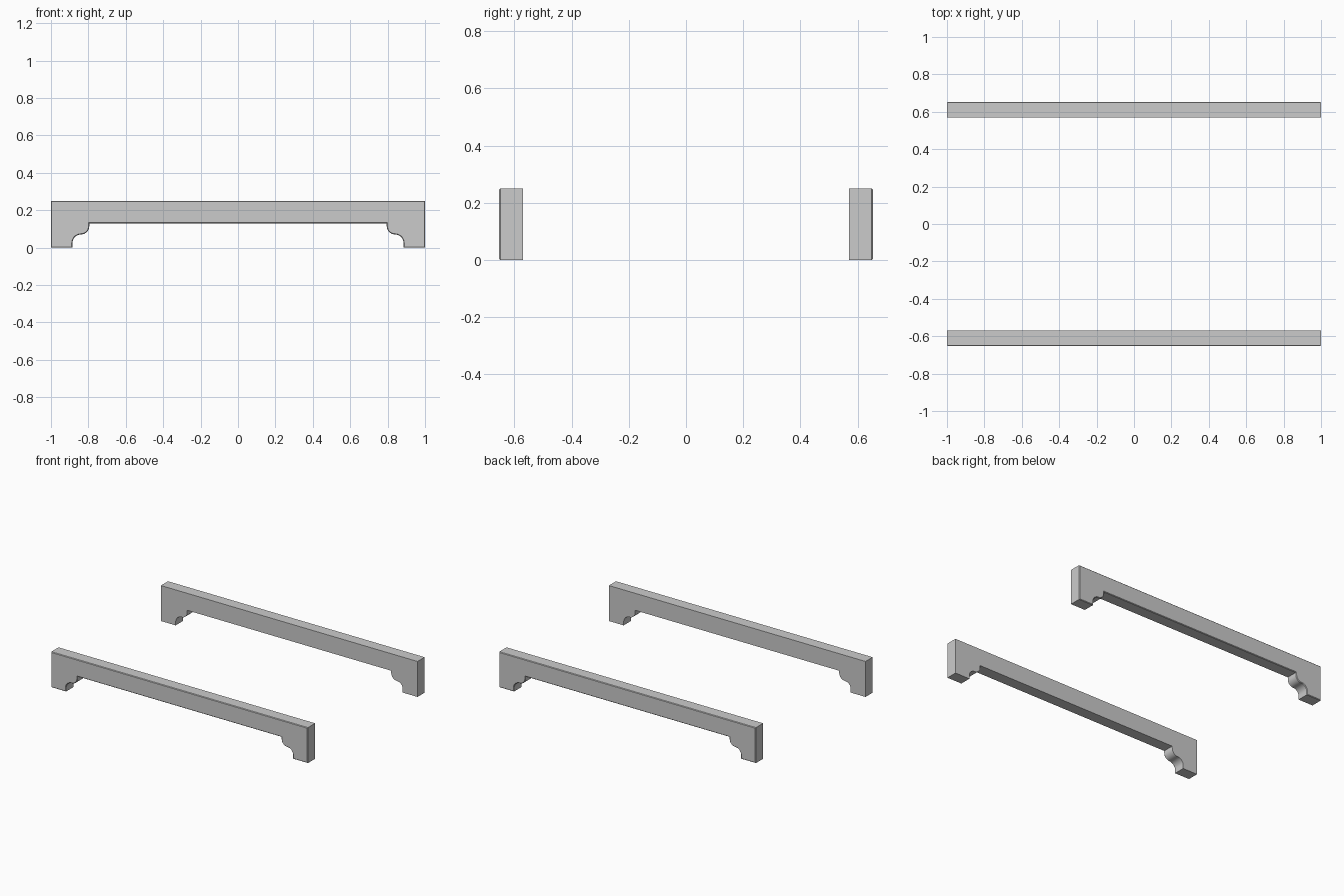
import bpy, bmesh
from math import sin, cos, pi

if "Cube" in bpy.data.objects:
    bpy.data.objects.remove(bpy.data.objects["Cube"])

HEIGHT, BEAM_Z, FOOT_X, R = 0.25, 0.13, 0.885, 0.045
Y_OUT, Y_IN, EDGE = 0.653, 0.57, 0.004


def arc(cx, cz, start, end, steps=8):
    return [(cx + R * cos(start + (end - start) * i / steps),
             cz + R * sin(start + (end - start) * i / steps))
            for i in range(steps + 1)]


# Right half of the rail outline: top corner, foot, cove and ovolo, underside
half = [(1, HEIGHT), (1, 0), (FOOT_X, 0)]
half += arc(FOOT_X - R, 0.025, 0, pi / 2)
half += arc(FOOT_X - R, 0.07 + R, -pi / 2, -pi)[1:]
half += [(FOOT_X - 2 * R, BEAM_Z)]
outline = half + [(-x, z) for x, z in reversed(half)]


def bracket_rail(name, side):
    bm = bmesh.new()
    face = bm.faces.new([bm.verts.new((x, side * Y_IN, z)) for x, z in outline])
    ext = bmesh.ops.extrude_face_region(bm, geom=[face])["geom"]
    verts = [g for g in ext if isinstance(g, bmesh.types.BMVert)]
    outer = [g for g in ext if isinstance(g, bmesh.types.BMFace)][0]
    bmesh.ops.translate(bm, verts=verts, vec=(0, side * (Y_OUT - Y_IN), 0))
    # Extrusion may drop the starting face, so close the inner side if needed
    open_edges = [e for e in bm.edges if e.is_boundary]
    if open_edges:
        bmesh.ops.holes_fill(bm, edges=open_edges)
    # Slightly eased outer edge
    bmesh.ops.bevel(bm, geom=list(outer.edges), offset=EDGE, segments=1,
                    affect='EDGES')
    bmesh.ops.recalc_face_normals(bm, faces=bm.faces)
    mesh = bpy.data.meshes.new(name)
    bm.to_mesh(mesh)
    bm.free()
    obj = bpy.data.objects.new(name, mesh)
    bpy.context.collection.objects.link(obj)
    bpy.ops.object.select_all(action='DESELECT')
    obj.select_set(True)
    bpy.context.view_layer.objects.active = obj
    bpy.ops.object.shade_smooth_by_angle(angle=pi / 6)


# Matching rails at the front and back
bracket_rail("front_rail", -1)
bracket_rail("back_rail", 1)
